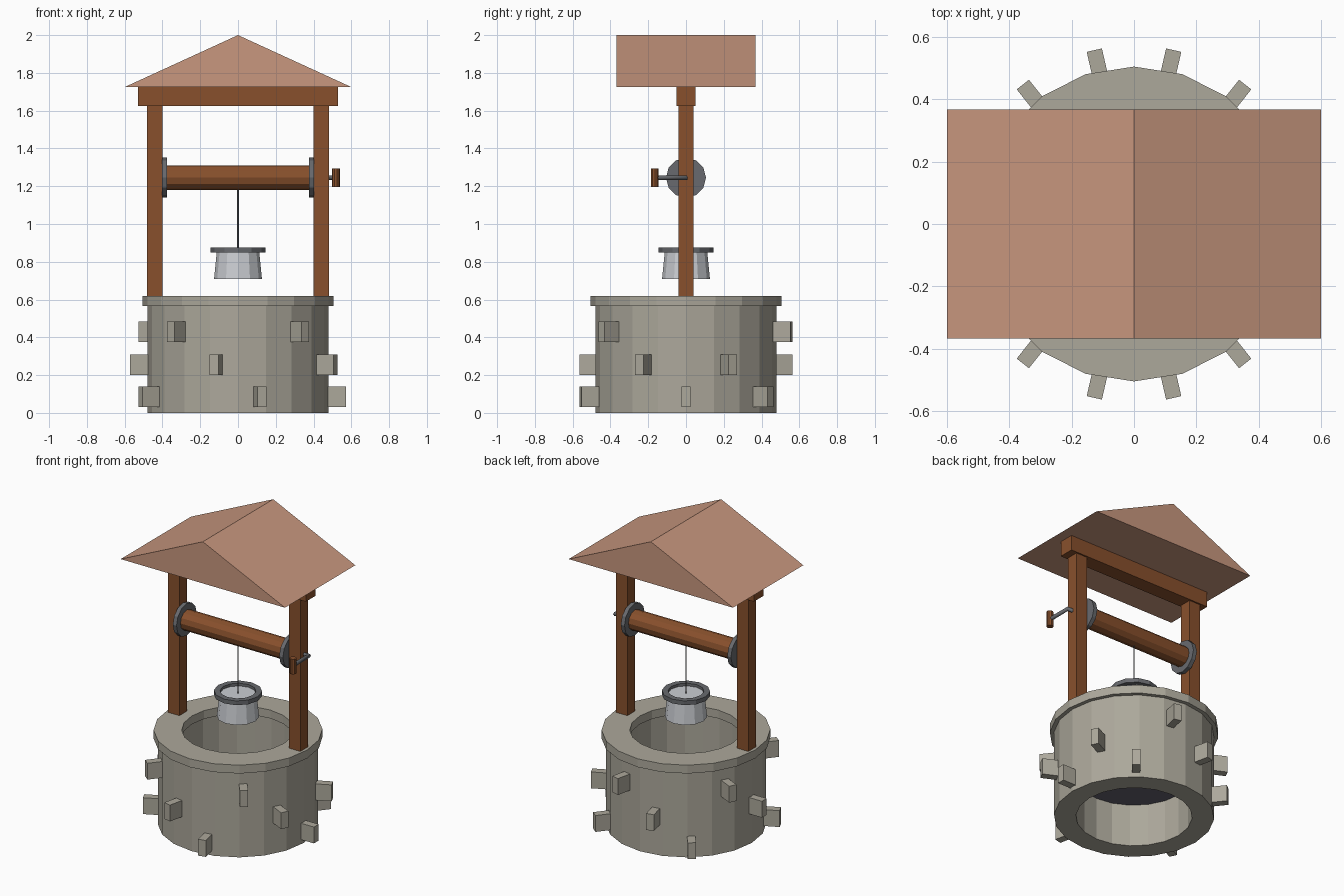
import bpy, bmesh, math
from mathutils import Matrix

if "Cube" in bpy.data.objects:
    bpy.data.objects.remove(bpy.data.objects["Cube"], do_unlink=True)


def material(name, r, g, b):
    """Flat material from 0-255 display values, stored as linear."""
    colour = [((c / 255 + 0.055) / 1.055) ** 2.4 for c in (r, g, b)] + [1]
    m = bpy.data.materials.new(name)
    m.use_nodes = True
    m.diffuse_color = colour
    m.node_tree.nodes["Principled BSDF"].inputs["Base Color"].default_value = colour
    return m


STONE = material("warm grey stone", 172, 168, 155)
WOOD = material("brown wood", 136, 80, 44)
ROOF = material("pale terracotta", 200, 151, 126)
IRON = material("dark iron", 104, 106, 110)
TIN = material("light tin", 203, 206, 211)
WATER = material("dark water", 98, 96, 110)


def finish(name, bm, mat):
    bmesh.ops.recalc_face_normals(bm, faces=bm.faces)
    mesh = bpy.data.meshes.new(name)
    bm.to_mesh(mesh)
    bm.free()
    mesh.materials.append(mat)
    ob = bpy.data.objects.new(name, mesh)
    bpy.context.collection.objects.link(ob)
    return ob


def box(name, x, y, z, mat, turn=0):
    """Box from (min, max) ranges, turned about the well axis."""
    bm = bmesh.new()
    bmesh.ops.create_cube(bm, size=1)
    for v in bm.verts:
        v.co = [(lo + hi) / 2 + c * (hi - lo) for c, (lo, hi) in zip(v.co, (x, y, z))]
    bm.transform(Matrix.Rotation(turn, 4, "Z"))
    return finish(name, bm, mat)


def lathe(name, profile, sides, mat, closed=False, place=None):
    """Turn (radius, height) points into a faceted solid, capped unless closed."""
    bm = bmesh.new()
    rings = []
    for r, z in profile:
        angles = [math.tau * i / sides for i in range(sides)]
        rings.append([bm.verts.new((r * math.cos(a), r * math.sin(a), z)) for a in angles])
    pairs = list(zip(rings, rings[1:]))
    if closed:
        pairs.append((rings[-1], rings[0]))
    else:
        bm.faces.new(rings[0])
        bm.faces.new(rings[-1])
    for a, b in pairs:
        for i in range(sides):
            j = (i + 1) % sides
            bm.faces.new((a[i], a[j], b[j], b[i]))
    if place:
        bm.transform(place)
    return finish(name, bm, mat)


def ring(name, inner, outer, low, high, sides, mat):
    points = [(inner, low), (outer, low), (outer, high), (inner, high)]
    return lathe(name, points, sides, mat, closed=True)


# Stone shaft with its rim and the water inside
ring("well_wall", 0.348, 0.48, 0, 0.57, 20, STONE)
ring("well_rim", 0.337, 0.505, 0.565, 0.62, 20, STONE)
lathe("water", [(0.35, 0.28), (0.35, 0.29)], 20, WATER)

# Protruding stones, staggered over three rows
COUNT = 14
ROWS = (0.43, 0.255, 0.085)
for i in range(1, COUNT + 1):
    mid = ROWS[i % 3]
    box(f"wall_stone_{i}", (0.44, 0.572), (-0.025, 0.025),
        (mid - 0.054, mid + 0.054), STONE, math.tau * i / COUNT)

# Timber frame
for side, s in (("left", 1), ("right", -1)):
    box(f"{side}_post", sorted((s * 0.4, s * 0.483)), (-0.04, 0.04), (0.6, 1.64), WOOD)
box("top_beam", (-0.53, 0.53), (-0.05, 0.05), (1.625, 1.727), WOOD)

# Gabled roof: triangle extruded front to back
bm = bmesh.new()
gable = bm.faces.new([bm.verts.new((x, -0.367, z))
                      for x, z in ((-0.6, 1.725), (0.6, 1.725), (0, 2))])
extruded = bmesh.ops.extrude_face_region(bm, geom=[gable], use_keep_orig=True)
bmesh.ops.translate(bm, vec=(0, 0.734, 0),
                    verts=[g for g in extruded["geom"] if isinstance(g, bmesh.types.BMVert)])
finish("roof", bm, ROOF)

# Windlass drum with iron end flanges
AXLE_Z = 1.245
across = Matrix.Translation((0, 0, AXLE_Z)) @ Matrix.Rotation(math.pi / 2, 4, "Y")
lathe("windlass_drum", [(0.065, -0.39), (0.065, 0.39)], 12, WOOD, place=across)
for side, s in (("left", 1), ("right", -1)):
    lathe(f"{side}_flange", [(0.106, s * 0.375), (0.106, s * 0.402)], 12, IRON, place=across)

# Bent iron crank and wooden grip
curve = bpy.data.curves.new("crank", "CURVE")
curve.dimensions = "3D"
curve.bevel_depth = 0.013
curve.bevel_resolution = 1
curve.use_fill_caps = True
path = curve.splines.new("POLY")
path.points.add(2)
for p, (x, y) in zip(path.points, ((0.39, 0), (0.517, 0), (0.517, -0.165))):
    p.co = (x, y, AXLE_Z, 1)
curve.materials.append(IRON)
bpy.context.collection.objects.link(bpy.data.objects.new("crank", curve))
lathe("crank_grip", [(0.021, -0.05), (0.021, 0.05)], 10, WOOD,
      place=Matrix.Translation((0.518, -0.165, AXLE_Z)))

# Rope and bucket
lathe("rope", [(0.004, 0.85), (0.004, 1.2)], 6, IRON)
lathe("bucket", [(0.127, 0.708), (0.112, 0.858)], 12, TIN)
ring("bucket_rim", 0.108, 0.145, 0.848, 0.876, 12, IRON)
